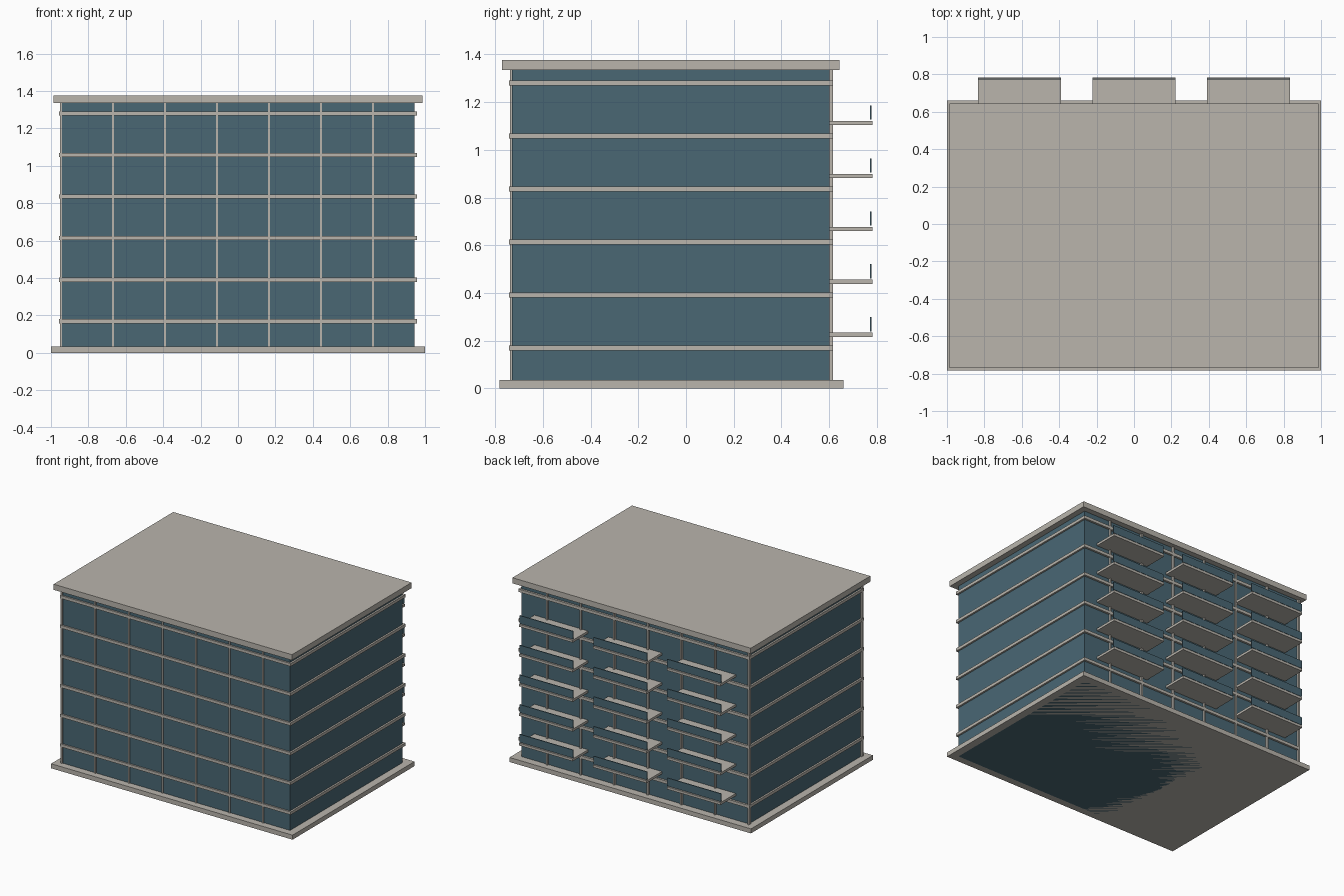
import bpy
import bmesh
from mathutils import Matrix

if "Cube" in bpy.data.objects:
    bpy.data.objects.remove(bpy.data.objects["Cube"])


def material(name, color):
    m = bpy.data.materials.new(name)
    m.diffuse_color = color
    m.use_nodes = True
    m.node_tree.nodes["Principled BSDF"].inputs["Base Color"].default_value = m.diffuse_color
    return m


CONCRETE = material("concrete", (0.487, 0.462, 0.416, 1))
GLASS = material("blue_glass", (0.068, 0.137, 0.175, 1))


def boxes(name, mat, bounds):
    """One object made of boxes, each (x0, x1, y0, y1, z0, z1)."""
    bm = bmesh.new()
    for x0, x1, y0, y1, z0, z1 in bounds:
        place = Matrix.Translation(((x0 + x1) / 2, (y0 + y1) / 2, (z0 + z1) / 2))
        size = Matrix.Diagonal((x1 - x0, y1 - y0, z1 - z0, 1))
        bmesh.ops.create_cube(bm, size=1, matrix=place @ size)
    mesh = bpy.data.meshes.new(name)
    bm.to_mesh(mesh)
    bm.free()
    mesh.materials.append(mat)
    obj = bpy.data.objects.new(name, mesh)
    bpy.context.collection.objects.link(obj)
    return obj


FLOOR = 0.2222   # storey height
BAY = 0.278      # mullion spacing

# Plinth, glazed body (standing on the ground) and roof slab
boxes("plinth", CONCRETE, [(-1, 1, -0.783, 0.660, 0, 0.034)])
boxes("glazed_body", GLASS, [(-0.943, 0.943, -0.73, 0.602, 0, 1.335)])
boxes("roof_slab", CONCRETE, [(-0.987, 0.987, -0.771, 0.644, 1.335, 1.377)])

# Horizontal floor bands around the body
boxes("floor_bands", CONCRETE,
      [(-0.956, 0.956, -0.742, 0.617, 0.158 + i * FLOOR, 0.180 + i * FLOOR)
       for i in range(6)])

# Vertical mullions on the front and back
xs = [-0.946 + i * BAY for i in range(7)]
for name, y0, y1 in (("front_mullions", -0.738, -0.72), ("back_mullions", 0.59, 0.617)):
    boxes(name, CONCRETE, [(x - 0.006, x + 0.006, y0, y1, 0.034, 1.335) for x in xs])

# Back balconies: slab and glass railing, three per floor
spots = [(x, 0.224 + i * FLOOR) for x in (-0.612, 0, 0.612) for i in range(5)]
boxes("balcony_slabs", CONCRETE,
      [(x - 0.222, x + 0.222, 0.60, 0.783, z - 0.009, z + 0.009) for x, z in spots])
boxes("balcony_railings", GLASS,
      [(x - 0.222, x + 0.222, 0.772, 0.779, z + 0.014, z + 0.074) for x, z in spots])
